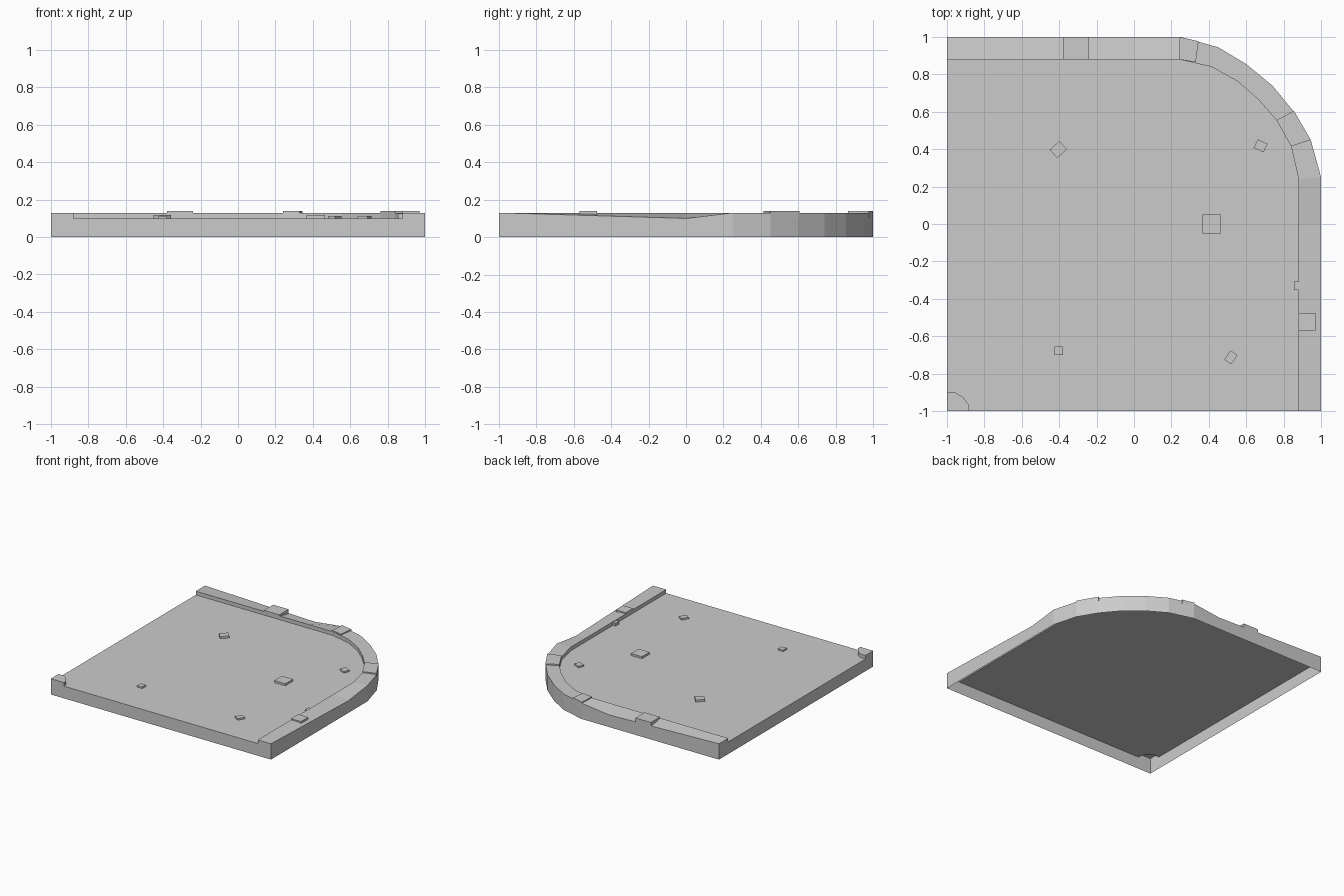
import bpy, bmesh
from math import cos, sin, radians

if "Cube" in bpy.data.objects:
    bpy.data.objects.remove(bpy.data.objects["Cube"])

ROAD, KERB = 0.10, 0.13


def add_object(name, faces):
    bm = bmesh.new()
    for pts in faces:
        bm.faces.new([bm.verts.new(p) for p in pts])
    bmesh.ops.remove_doubles(bm, verts=bm.verts, dist=0.0005)
    me = bpy.data.meshes.new(name)
    bm.to_mesh(me)
    bm.free()
    ob = bpy.data.objects.new(name, me)
    bpy.context.collection.objects.link(ob)
    return ob


def at(p, z):
    return (p[0], p[1], z)


def strip(a, b):
    return [(a[i], a[i + 1], b[i + 1], b[i]) for i in range(len(a) - 1)]


def block(name, pts, z0, z1):
    # open-bottomed prism over a counter-clockwise outline
    loop = list(pts) + [pts[0]]
    faces = strip([at(p, z0) for p in loop], [at(p, z1) for p in loop])
    add_object(name, faces + [[at(p, z1) for p in pts]])


def rect(cx, cy, w, d, deg=0):
    c, s = cos(radians(deg)), sin(radians(deg))
    return [(cx + x * w / 2 * c - y * d / 2 * s, cy + x * w / 2 * s + y * d / 2 * c)
            for x, y in ((-1, -1), (1, -1), (1, 1), (-1, 1))]


def mirrored(half):
    # complete a path that is symmetric about the x = y diagonal
    return half + [(y, x) for x, y in reversed(half[:-1])]


# Kerb outlines; the outer edge dips to road level at the tile's mid-sides
outer_half = [(1, -1), (1, 0), (1, .25), (.945, .45), (.855, .6), (.74, .74)]
inner_half = [(.88, -1), (.88, 0), (.88, .24), (.84, .415), (.762, .555), (.665, .665)]
outer = mirrored(outer_half)
inner = mirrored(inner_half)
outer_top = [at(p, ROAD if 0 in p else KERB) for p in outer]
inner_top = [at(p, KERB) for p in inner]
inner_low = [at(p, ROAD) for p in inner]
add_object("kerb", strip(outer_top, inner_top) + strip(inner_top, inner_low))

# Rounded kerb piece in the opposite corner
arc = [(-1, -.9), (-.955, -.9), (-.915, -.925), (-.885, -.965), (-.88, -1)]
arc_low = [at(p, ROAD) for p in arc]
arc_top = [at(p, KERB) for p in arc]
add_object("corner_kerb", strip(arc_top, arc_low)[::1]
           + [[at((-1, -1), KERB)] + arc_top[::-1]])

# Road surface between the kerbs
add_object("road", [inner_low + arc_low])

# Outer walls, open underneath
rim = (outer_top + [inner_top[-1], inner_low[-1], arc_low[0], arc_top[0],
                    (-1, -1, KERB), arc_top[-1], arc_low[-1],
                    inner_low[0], inner_top[0], outer_top[0]])
walls = []
for a, b in zip(rim, rim[1:]):
    if (a[0], a[1]) != (b[0], b[1]):
        walls.append((at(a, 0), at(b, 0), b, a))
add_object("walls", walls)

# Raised paving slabs on the kerb
block("kerb_slab_back", [(-.38, .88), (-.24, .88), (-.24, 1), (-.38, 1)], .105, .139)
block("kerb_slab_bend_back", [(.24, .88), (.33, .865), (.345, .977), (.245, 1)], .105, .139)
block("kerb_slab_bend_right", [(.762, .555), (.84, .415), (.945, .45), (.855, .605)], .105, .14)
block("kerb_slab_right", rect(.925, -.522, .09, .094), .105, .14)
block("kerb_chip_right", rect(.868, -.33, .026, .045), ROAD, .125)

# Loose raised patches on the road
for i, (x, y, w, d, a) in enumerate([
        (.415, 0, .1, .1, 0), (-.405, .398, .07, .06, 42), (.677, .418, .058, .05, -25),
        (-.402, -.678, .046, .046, 0), (.518, -.713, .06, .045, 55)]):
    block(f"road_patch_{i + 1}", rect(x, y, w, d, a), ROAD, .117 if i < 2 else .113)

# Consistent outward faces on the open shells
for name in ("kerb", "road", "corner_kerb", "walls"):
    me = bpy.data.objects[name].data
    bm = bmesh.new()
    bm.from_mesh(me)
    for f in bm.faces:
        f.normal_update()
        c = f.calc_center_median()
        n = f.normal
        if abs(n.z) > .5:
            flip = n.z < 0
        else:
            toward = n.x * c.x + n.y * c.y
            flip = toward > 0 if name in ("kerb", "corner_kerb") else toward < 0
            if name == "corner_kerb":
                flip = n.x + n.y < 0
        if flip:
            f.normal_flip()
    bm.to_mesh(me)
    bm.free()
